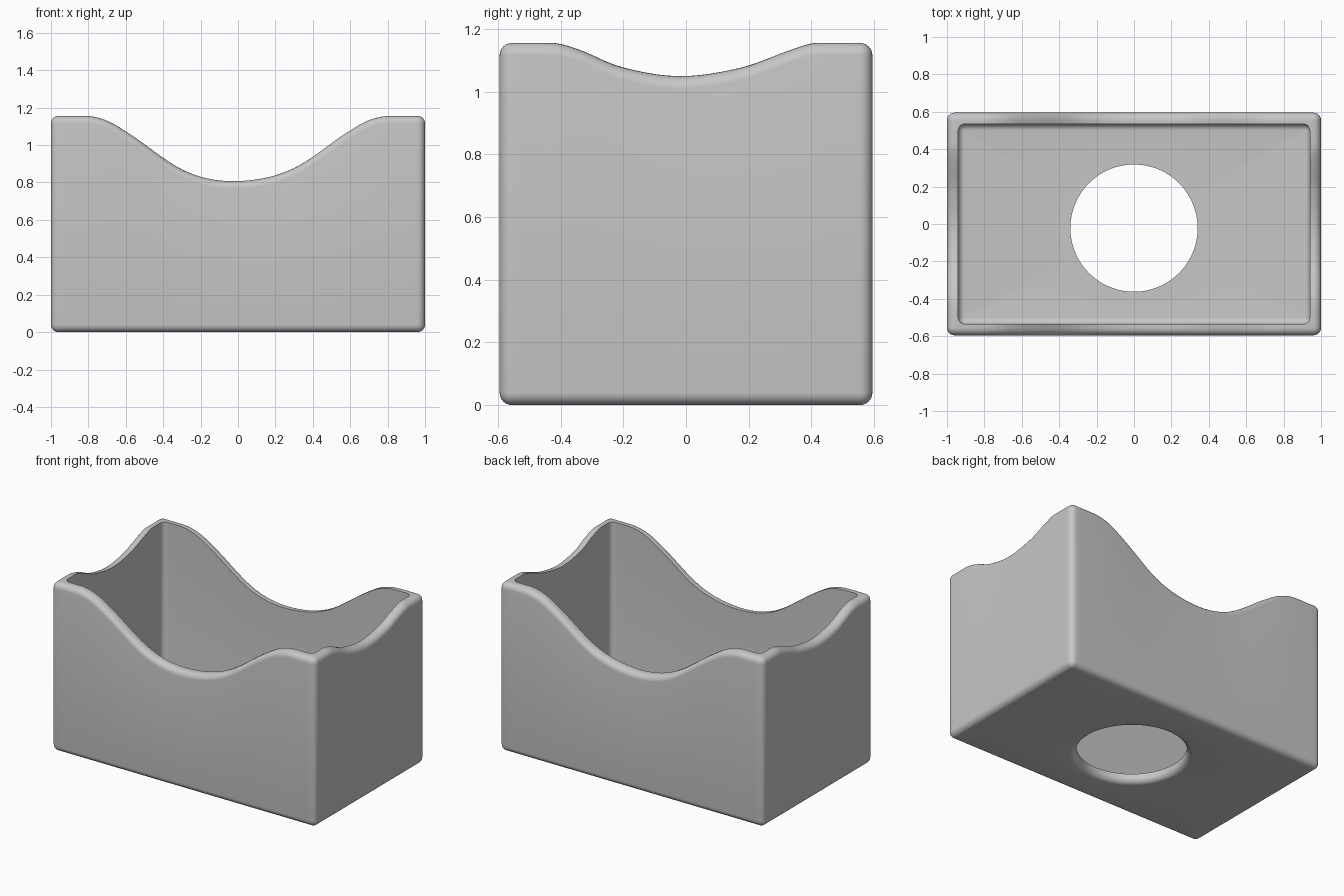
import bpy
import bmesh
from math import sin, cos, pi, atan2, radians

cube = bpy.data.objects.get("Cube")
if cube:
    bpy.data.objects.remove(cube, do_unlink=True)

HALF_X, HALF_Y, TOP = 1.0, 0.595, 1.156
WALL, FLOOR, ROUND = 0.06, 0.06, 0.04
HOLE_R, HOLE_Y = 0.34, -0.022

# Scooped rim heights along the long and the short walls
LONG_DIP = [(-1, TOP), (-0.82, TOP), (-0.7, 1.13), (-0.58, 1.06), (-0.28, 0.86),
            (-0.02, 0.807), (0.28, 0.867), (0.58, 1.065), (0.7, 1.133), (0.82, TOP), (1, TOP)]
SHORT_DIP = [(-1, TOP), (-0.43, TOP), (-0.34, 1.134), (-0.21, 1.08), (-0.02, 1.05),
             (0.18, 1.078), (0.33, 1.132), (0.42, TOP), (1, TOP)]


def smooth_curve(points, t):
    """Cubic Hermite curve through the points, flat at repeated heights."""
    def slope(i):
        if i in (0, len(points) - 1):
            return 0
        (a, za), (b, zb), (c, zc) = points[i - 1:i + 2]
        if za == zb or zb == zc:
            return 0
        return (zc - za) / (c - a)
    for i in range(len(points) - 1):
        (a, za), (b, zb) = points[i:i + 2]
        if t <= b:
            break
    w, u = b - a, (t - a) / (b - a)
    bump = u * u * (3 - 2 * u)
    return (za + (zb - za) * bump + slope(i) * w * u * (1 - u) ** 2
            - slope(i + 1) * w * u * u * (1 - u))


def rim_height(x, y):
    return min(smooth_curve(LONG_DIP, x), smooth_curve(SHORT_DIP, y))


def outline(inset, radius):
    """Rounded rectangle, the same number of points for every inset."""
    cx, cy = HALF_X - inset - radius, HALF_Y - inset - radius
    corners = [(cx, cy), (-cx, cy), (-cx, -cy), (cx, -cy)]
    pts = []
    for k, (x, y) in enumerate(corners):
        for s in range(7):
            a = (k + s / 6) * pi / 2
            pts.append((x + radius * cos(a), y + radius * sin(a)))
        nx, ny = corners[(k + 1) % 4]
        a = (k + 1) * pi / 2
        steps = 56
        for s in range(1, steps):
            f = s / steps
            pts.append((x + (nx - x) * f + radius * cos(a), y + (ny - y) * f + radius * sin(a)))
    return pts


def box_ring(inset, radius, z=None, below_rim=0):
    return [(x, y, rim_height(x, y) - below_rim if z is None else z)
            for x, y in outline(inset, radius)]


def hole_ring(radius, z):
    angles = [atan2(y - HOLE_Y, x) for x, y in outline(0, ROUND)]
    return [(radius * cos(a), HOLE_Y + radius * sin(a), z) for a in angles]


ARC = [(1 - cos(i * pi / 12), 1 - sin(i * pi / 12)) for i in range(7)]
rings = []
# Hole: sharp at the floor, rounded underneath
rings.append(hole_ring(HOLE_R, FLOOR))
rings += [hole_ring(HOLE_R + ROUND * d, ROUND * h) for d, h in ARC]
# Outer shell: rounded bottom edge, wall, rounded rim
rings += [box_ring(ROUND * d, ROUND * (1 - d), z=ROUND * h) for d, h in reversed(ARC)]
rings += [box_ring(ROUND * d, ROUND * (1 - d), below_rim=ROUND * h) for d, h in ARC]
# Inner wall and rounded floor edge
INNER = 0.035
rings.append(box_ring(WALL, INNER))
rings += [box_ring(WALL + INNER * d, INNER * (1 - d), z=FLOOR + INNER * h) for d, h in ARC]

bm = bmesh.new()
loops = [[bm.verts.new(p) for p in ring] for ring in rings]
for i, low in enumerate(loops):
    high = loops[(i + 1) % len(loops)]
    for j in range(len(low)):
        k = (j + 1) % len(low)
        bm.faces.new((low[j], low[k], high[k], high[j]))
bmesh.ops.remove_doubles(bm, verts=bm.verts[:], dist=0.0001)
bmesh.ops.recalc_face_normals(bm, faces=bm.faces[:])
mesh = bpy.data.meshes.new("scooped_box")
bm.to_mesh(mesh)
bm.free()
box = bpy.data.objects.new("scooped_box", mesh)
bpy.context.collection.objects.link(box)

# Plain grey finish
grey = bpy.data.materials.new("light_grey")
grey.use_nodes = True
colour = (0.57, 0.57, 0.57, 1)
grey.diffuse_color = colour
grey.node_tree.nodes["Principled BSDF"].inputs["Base Color"].default_value = colour
mesh.materials.append(grey)

bpy.ops.object.select_all(action='DESELECT')
box.select_set(True)
bpy.context.view_layer.objects.active = box
bpy.ops.object.shade_smooth_by_angle(angle=radians(35))
